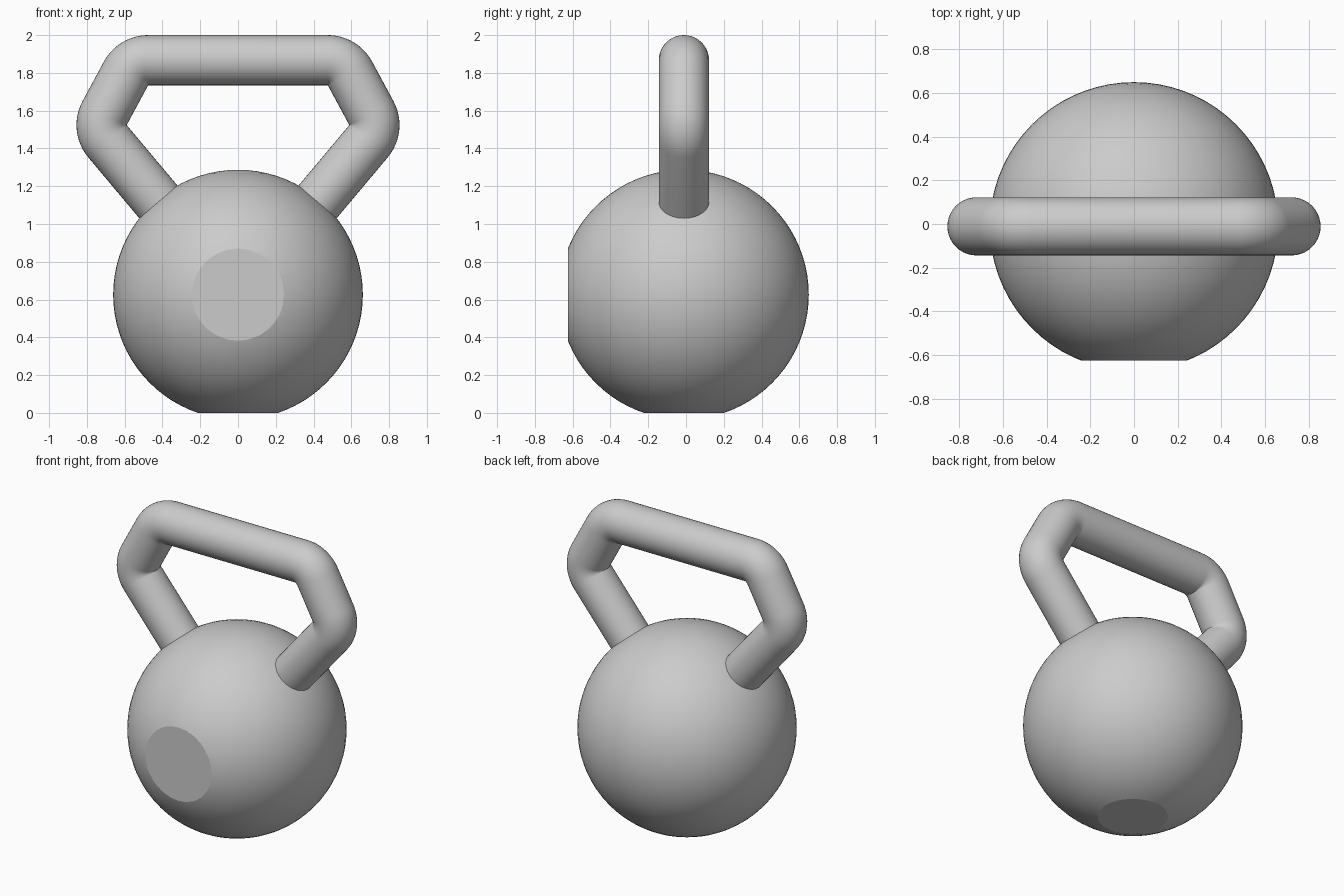
import bpy, bmesh, math
from mathutils import Vector

if "Cube" in bpy.data.objects:
    bpy.data.objects.remove(bpy.data.objects["Cube"])

CY = -0.011          # shared centre plane in depth


def finish(name, bm):
    bmesh.ops.recalc_face_normals(bm, faces=bm.faces[:])
    mesh = bpy.data.meshes.new(name)
    bm.to_mesh(mesh)
    bm.free()
    ob = bpy.data.objects.new(name, mesh)
    bpy.context.collection.objects.link(ob)
    bpy.ops.object.select_all(action='DESELECT')
    ob.select_set(True)
    bpy.context.view_layer.objects.active = ob
    bpy.ops.object.shade_smooth_by_angle(angle=math.radians(15))
    return ob


def slice_flat(bm, point, normal):
    # cut away everything beyond the plane and cap the hole
    cut = bmesh.ops.bisect_plane(bm, geom=bm.verts[:] + bm.edges[:] + bm.faces[:],
                                 plane_co=point, plane_no=normal, clear_outer=True)
    edges = [e for e in cut['geom_cut'] if isinstance(e, bmesh.types.BMEdge)]
    bmesh.ops.edgeloop_fill(bm, edges=edges)


# Ball with a flat base and a flat front face
bm = bmesh.new()
bmesh.ops.create_uvsphere(bm, u_segments=72, v_segments=40, radius=0.661)
bmesh.ops.translate(bm, verts=bm.verts[:], vec=(0, CY, 0.626))
slice_flat(bm, (0, 0, 0), (0, 0, -1))
slice_flat(bm, (0, -0.625, 0), (0, -1, 0))
finish("ball", bm)

# Handle: round tube whose bends pivot tightly about the inner corners
TUBE, BEND, SIDES, STEPS = 0.133, 0.134, 40, 12
path = []            # (x, z, angle of outward normal) for the right half
for px, pz, a0, a1 in ((0.475, 1.733, 90, 29), (0.588, 1.524, 29, -40)):
    for i in range(STEPS + 1):
        a = math.radians(a0 + (a1 - a0) * i / STEPS)
        path.append((px + BEND * math.cos(a), pz + BEND * math.sin(a), a))
x, z, a = path[-1]   # leg end buried in the ball
path.append((x + 0.55 * math.sin(a), z - 0.55 * math.cos(a), a))
path = [(-x, z, math.pi - a) for x, z, a in reversed(path)] + path

bm = bmesh.new()
rings = []
for x, z, a in path:
    out = Vector((math.cos(a), 0, math.sin(a)))
    ring = []
    for k in range(SIDES):
        t = 2 * math.pi * k / SIDES
        ring.append(bm.verts.new(Vector((x, CY, z)) + out * TUBE * math.cos(t)
                                 + Vector((0, TUBE * math.sin(t), 0))))
    rings.append(ring)
for r0, r1 in zip(rings, rings[1:]):
    for k in range(SIDES):
        n = (k + 1) % SIDES
        bm.faces.new((r0[k], r0[n], r1[n], r1[k]))
bm.faces.new(rings[0])
bm.faces.new(rings[-1])
finish("handle", bm)
